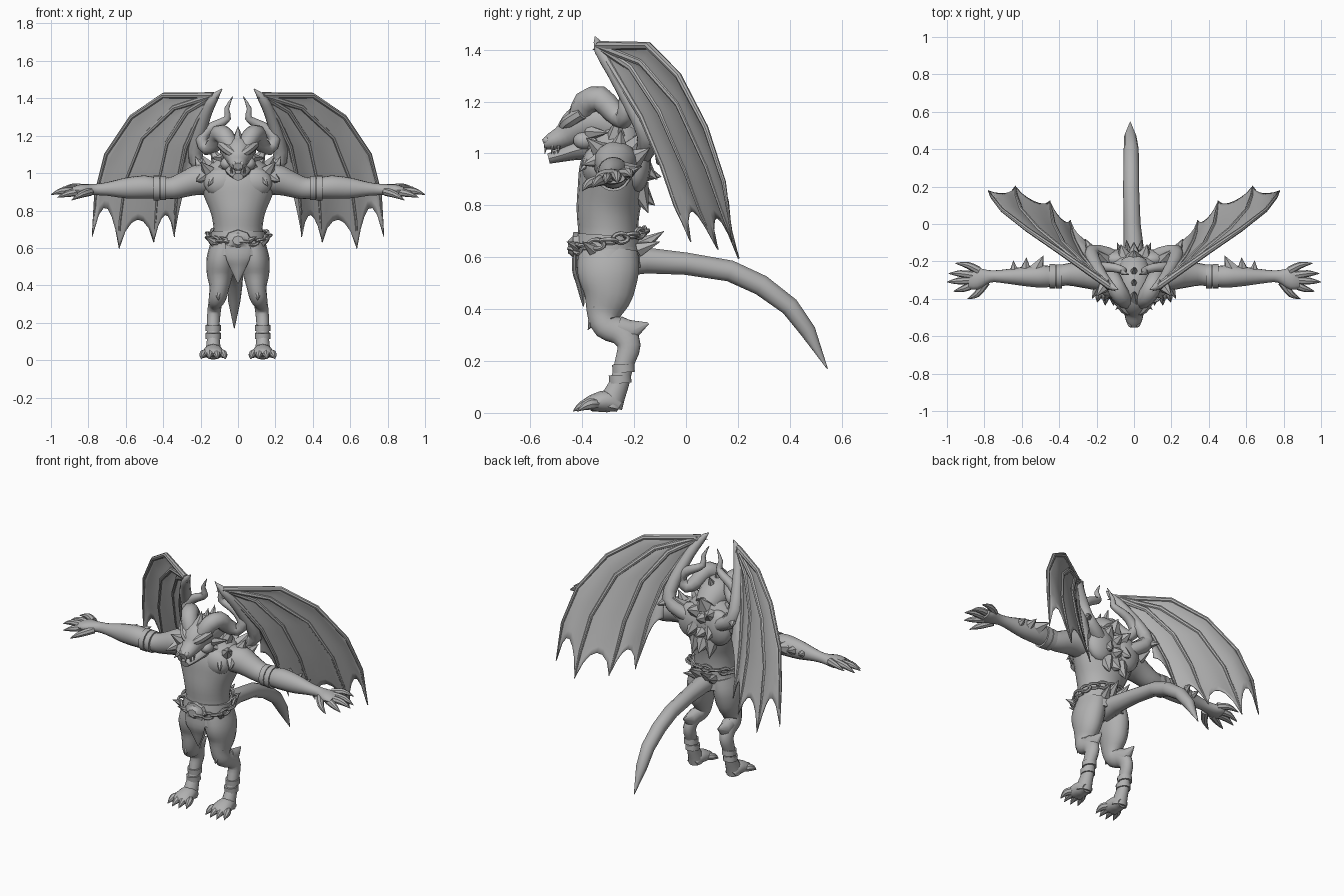
import bpy, bmesh, math
from mathutils import Vector as V, Matrix

mat = bpy.data.materials.new("stone_grey")
mat.diffuse_color = (0.44, 0.44, 0.44, 1)


def finish(bm, name, mirror=False, angle=40):
    bmesh.ops.recalc_face_normals(bm, faces=bm.faces)
    me = bpy.data.meshes.new(name)
    bm.to_mesh(me)
    bm.free()
    me.materials.append(mat)
    ob = bpy.data.objects.new(name, me)
    bpy.context.collection.objects.link(ob)
    if mirror:
        m = ob.modifiers.new("mirror", 'MIRROR')
        m.use_mirror_merge = False
    bpy.ops.object.select_all(action='DESELECT')
    ob.select_set(True)
    bpy.context.view_layer.objects.active = ob
    bpy.ops.object.shade_smooth_by_angle(angle=math.radians(angle))
    return ob


def spline(pts, steps):
    """Smooth curve through tuples of any length."""
    pts = [V(p) for p in pts]
    out = []
    for i in range(len(pts) - 1):
        p0, p1, p2, p3 = pts[max(i - 1, 0)], pts[i], pts[i + 1], pts[min(i + 2, len(pts) - 1)]
        for k in range(steps):
            t = k / steps
            out.append(p1 + (p2 - p0) * (t / 2) + (p0 * 2 - p1 * 5 + p2 * 4 - p3) * (t * t / 2)
                       + (p1 * 3 - p0 - p2 * 3 + p3) * (t ** 3 / 2))
    return out + [pts[-1]]


def tubes(name, paths, ref=(0, 0, 1), sides=12, steps=3, mirror=False):
    """Loft elliptical sections (x, y, z, side radius, ref radius) along each path."""
    bm = bmesh.new()
    for path in paths:
        path = [tuple(p) if len(p) == 5 else tuple(p) + (p[3],) for p in path]
        pts = spline(path, steps)
        up, rings = V(ref), []
        for i, p in enumerate(pts):
            t = (V(pts[min(i + 1, len(pts) - 1)][:3]) - V(pts[max(i - 1, 0)][:3])).normalized()
            u = up - t * up.dot(t)
            up = u.normalized() if u.length > 1e-3 else t.orthogonal().normalized()
            s = t.cross(up)
            a, b = max(p[3], .001), max(p[4], .001)
            rings.append([bm.verts.new(V(p[:3]) + s * (a * math.cos(q)) + up * (b * math.sin(q)))
                          for q in (2 * math.pi * k / sides for k in range(sides))])
        for r0, r1 in zip(rings, rings[1:]):
            for k in range(sides):
                bm.faces.new((r0[k], r0[(k + 1) % sides], r1[(k + 1) % sides], r1[k]))
        bm.faces.new(rings[0])
        bm.faces.new(rings[-1])
    return finish(bm, name, mirror)


def spikes(name, items, mirror=False, sides=6):
    """Cones from base to tip: (base, tip, radius)."""
    return tubes(name, [[(*b, r), (*t, .001)] for b, t, r in items], (.31, .52, .79), sides, 1, mirror)


def balls(name, items, mirror=False):
    bm = bmesh.new()
    for c, r in items:
        bmesh.ops.create_uvsphere(bm, u_segments=14, v_segments=9, radius=1,
                                  matrix=Matrix.Translation(c) @ Matrix.Diagonal((*r, 1)))
    return finish(bm, name, mirror)


Y = (0, 1, 0)
# Torso, with chest and shoulder blade muscles
tubes("torso", [[(0, -.29, .53, .09, .09), (0, -.30, .6, .135, .12), (0, -.30, .69, .13, .115),
                 (0, -.30, .78, .143, .122), (0, -.29, .86, .175, .128), (0, -.28, .93, .2, .132),
                 (0, -.27, 1.0, .19, .122), (0, -.27, 1.05, .145, .105), (0, -.28, 1.1, .09, .09)]], Y, 20)
balls("chest_muscles", [((.085, -.345, .95), (.1, .058, .08)), ((.09, -.19, .96), (.095, .055, .11))], True)

# Arms, armbands and clawed hands
tubes("arm", [[(.1, -.27, .96, .1, .07), (.2, -.27, .965, .085, .082), (.27, -.27, .945, .072, .07),
               (.35, -.27, .92, .06, .06), (.43, -.28, .92, .055, .055), (.5, -.28, .925, .06, .062),
               (.6, -.28, .92, .05, .055), (.7, -.28, .915, .036, .036), (.77, -.28, .912, .033, .03),
               (.84, -.29, .91, .06, .03), (.88, -.29, .905, .055, .022)]], sides=16, mirror=True)
tubes("armband", [[(x - .016, -.28, .92, r, r), (x + .016, -.28, .92, r, r)]
                  for x, r in ((.4, .064), (.437, .066))], sides=16, steps=1, mirror=True)
fingers = [((.83, -.25, .92), (.89, -.22, .925), (.955, -.21, .91)), ((.86, -.275, .915), (.93, -.265, .91), (.99, -.265, .885)),
           ((.86, -.3, .905), (.94, -.305, .905), (1.0, -.31, .885)), ((.85, -.32, .9), (.91, -.345, .89), (.965, -.36, .87)),
           ((.79, -.31, .9), (.84, -.375, .885), (.89, -.4, .855))]
tubes("fingers", [[(*a, .022), (*b, .018), (*c, .002)] for a, b, c in fingers], sides=8, mirror=True)
spikes("forearm_spikes", [((.52, -.24, .93), (.485, -.17, .95), .042), ((.58, -.25, .925), (.575, -.18, .945), .035),
                          ((.64, -.255, .92), (.645, -.195, .93), .028)], True)
spikes("shoulder_spikes", [((.15, -.32, 1.0), (.2, -.385, 1.06), .045), ((.18, -.32, .98), (.225, -.4, .955), .04),
                           ((.19, -.26, 1.01), (.23, -.25, 1.09), .045), ((.15, -.2, 1.02), (.2, -.14, 1.1), .045),
                           ((.12, -.35, .99), (.16, -.41, .93), .035), ((.2, -.2, .98), (.24, -.14, 1.02), .04),
                           ((.1, -.27, 1.05), (.15, -.26, 1.15), .045)], True)

# Legs bent backward at the hock, with ankle rings and clawed feet
tubes("leg", [[(.075, -.30, .62, .07, .115), (.09, -.30, .54, .078, .118), (.097, -.30, .46, .07, .097),
               (.1, -.315, .385, .052, .068), (.11, -.305, .335, .047, .055), (.12, -.25, .31, .038, .052),
               (.128, -.22, .26, .036, .046), (.132, -.238, .19, .034, .038), (.132, -.255, .12, .034, .038),
               (.132, -.28, .06, .04, .045), (.132, -.29, .02, .044, .045)]], Y, 16, mirror=True)
tubes("hock_spur", [[(.115, -.26, .33, .04, .045), (.12, -.21, .315, .034, .045), (.12, -.145, .345, .004, .004)]],
      sides=10, steps=1, mirror=True)
spikes("knee_plate", [((.105, -.335, .40), (.105, -.378, .32), .045)], True, 8)
tubes("ankle_rings", [[(.132, y, z - .016, .041, .044), (.132, y - .002, z + .016, .041, .044)]
                      for y, z in ((-.253, .13), (-.24, .172))], Y, 14, 1, True)
tubes("foot", [[(.132, -.255, .025, .035, .024), (.132, -.30, .045, .05, .043), (.132, -.37, .035, .058, .03),
                (.132, -.385, .025, .05, .02)]], sides=12, mirror=True)
tubes("toes", [[(.132 + d * .7, -.345, .035, .02), (.132 + d, -.385 + abs(d) * .3, .034, .022),
                (.132 + d * 1.15, -.415 + abs(d) * .4, .024, .015), (.132 + d * 1.25, -.445 + abs(d) * .5, .006, .001)]
               for d in (-.052, -.018, .018, .052)], sides=8, mirror=True)

# Head, jaw, brow, teeth, crest
tubes("head", [[(0, -.2, 1.07, .07, .06), (0, -.28, 1.11, .095, .09), (0, -.36, 1.125, .095, .085),
                (0, -.42, 1.1, .078, .075), (0, -.47, 1.065, .055, .05), (0, -.52, 1.045, .042, .034),
                (0, -.548, 1.035, .025, .02)]], sides=14)
tubes("jaw", [[(0, -.33, 1.03, .075, .055), (0, -.42, 1.012, .066, .038), (0, -.48, .993, .048, .026),
               (0, -.53, .98, .028, .02)]], sides=12)
tubes("brow", [[(.01, -.475, 1.095, .018), (.05, -.455, 1.12, .026), (.09, -.4, 1.155, .025)]], sides=8, mirror=True)
balls("eye", [((.045, -.45, 1.085), (.018, .016, .012))], True)
balls("cheek", [((.06, -.39, 1.05), (.035, .045, .035)), ((.02, -.535, 1.05), (.014, .018, .014))], True)
spikes("teeth", [((x, y, 1.03), (x, y - .004, .998), .007) for x, y in ((.015, -.54), (.03, -.515), (.038, -.49))]
       + [((.028, -.505, .985), (.03, -.51, 1.02), .007)], True)
spikes("cheek_spikes", [((.07, -.36, 1.04), (.125, -.31, 1.02), .028), ((.07, -.37, 1.08), (.14, -.3, 1.08), .03),
                        ((.05, -.36, 1.01), (.09, -.34, .96), .025)], True)
spikes("crest", [((0, -.40 + .065 * i, 1.17 - .01 * i), (0, -.36 + .065 * i, 1.25 - .005 * i), .035) for i in range(3)])

# Curled horns
tubes("horn", [[(.04, -.41, 1.14, .045), (.07, -.385, 1.195, .05), (.1, -.33, 1.21, .05), (.12, -.28, 1.16, .044),
                (.165, -.24, 1.13, .036), (.195, -.23, 1.18, .032), (.155, -.23, 1.235, .028), (.1, -.235, 1.265, .024),
                (.055, -.25, 1.295, .019), (.06, -.26, 1.345, .013), (.028, -.27, 1.41, .002)]], Y, 10, 2, mirror=True)

# Mane spikes along the spine
spikes("spine_spikes", [((0, -.19, z), (0, y, z + dz), .055) for z, y, dz in
                        ((1.08, -.14, .06), (1.0, -.1, .02), (.93, -.095, -.02), (.86, -.12, -.06))])
spikes("back_tufts", [((.05, -.18, 1.03), (.07, -.11, 1.06), .05), ((.06, -.175, .95), (.07, -.11, .9), .05),
                      ((.05, -.19, .87), (.06, -.145, .77), .05)], True)

# Wings: arm bone, finger bones and scalloped membrane
w = (.13, -.335, 1.415)
bones = [[w, (.4, -.145, 1.415), (.57, -.03, 1.3), (.705, .075, 1.1), (.76, .145, .89), (.78, .18, .66)],
         [w, (.34, -.17, 1.35), (.51, -.03, 1.19), (.605, .08, .95), (.63, .15, .75), (.635, .205, .595)],
         [w, (.27, -.21, 1.33), (.38, -.1, 1.16), (.43, .0, .93), (.44, .06, .77), (.45, .125, .63)],
         [w, (.21, -.26, 1.29), (.28, -.17, 1.14), (.32, -.09, .95), (.335, -.04, .8), (.34, .02, .66)],
         [w, (.175, -.27, 1.29), (.215, -.2, 1.18), (.24, -.14, 1.08), (.24, -.12, 1.02), (.235, -.11, .96)]]
tubes("wing_fingers", [[(*p, r) for p, r in zip(b, (.018, .015, .013, .011, .009, .002))] for b in bones[:4]],
      Y, 8, 1, mirror=True)
tubes("wing_arm", [[(.08, -.2, .97, .045), (.15, -.16, 1.01, .04), (.225, -.15, 1.07, .04), (.215, -.2, 1.18, .037),
                    (.17, -.28, 1.32, .03), (.13, -.33, 1.4, .025), (.085, -.35, 1.45, .002)]], Y, 10, 2, mirror=True)
spikes("wing_claws", [((.15, -.31, 1.41), (.1, -.36, 1.4), .018), ((.23, -.14, 1.06), (.26, -.08, 1.05), .03)], True)
bm = bmesh.new()
last, strips = 20, 6
for ca, cb in zip(bones, bones[1:]):
    grid = []
    for j in range(strips + 1):
        u = j / strips
        s = 1 - .19 * math.sin(math.pi * u) ** .7 if 0 < j < strips else 1
        row = []
        for i in range(last + 1):
            f = i / last * s * 5
            k = min(int(f), 4)
            p = V(ca[k]).lerp(V(ca[k + 1]), f - k).lerp(V(cb[k]).lerp(V(cb[k + 1]), f - k), u)
            row.append(bm.verts.new(p + V((0, .015, 0)) * math.sin(math.pi * u) * i / last))
        grid.append(row)
    for r0, r1 in zip(grid, grid[1:]):
        for i in range(last):
            bm.faces.new((r0[i], r0[i + 1], r1[i + 1], r1[i]))
bmesh.ops.remove_doubles(bm, verts=bm.verts, dist=.0005)
wing = finish(bm, "wing_membrane", True)
wing.modifiers.new("thickness", 'SOLIDIFY').thickness = .005

# Tail
tubes("tail", [[(0, -.26, .59, .07, .07), (0, -.15, .587, .055, .052), (-.01, 0, .575, .045, .045),
                (-.015, .17, .547, .043, .043), (-.015, .29, .492, .042, .042), (-.015, .4, .41, .04, .038),
                (-.02, .47, .315, .033, .032), (-.02, .545, .17, .002, .002)]], sides=10, steps=1)
spikes("tail_base_spikes", [((.03, -.18, .64), (.04, -.085, .70), .035), ((.06, -.18, .63), (.09, -.1, .66), .03)], True)

# Chain belt of chunky links, higher at the back, over a leather band
tubes("belt_band", [[(0, -.302, .62, .148, .13), (0, -.298, .685, .143, .122)]], Y, 20, 1)
bm = bmesh.new()
count = 18
for i in range(count):
    q = 2 * math.pi * i / count
    c = V((.16 * math.cos(q), -.298 + .137 * math.sin(q), .662 + .035 * math.sin(q)))
    frame = Matrix.Translation(c) @ Matrix.Rotation(q, 4, 'Z') @ Matrix.Rotation(.15 if i % 2 else 1.2, 4, 'Y')
    ring = [[bm.verts.new(frame @ V((.009 * math.cos(b), (.031 + .009 * math.sin(b)) * math.cos(a),
                                     (.018 + .009 * math.sin(b)) * math.sin(a))))
             for b in (2 * math.pi * k / 6 for k in range(6))] for a in (2 * math.pi * k / 12 for k in range(12))]
    for a in range(12):
        for b in range(6):
            bm.faces.new((ring[a][b], ring[(a + 1) % 12][b], ring[(a + 1) % 12][(b + 1) % 6], ring[a][(b + 1) % 6]))
finish(bm, "belt_chain")
tubes("belt_buckle", [[(0, -.40, .64, .075, .06), (0, -.435, .64, .07, .056), (0, -.437, .64, .05, .04),
                       (0, -.455, .64, .03, .024)]], sides=8, steps=1)
spikes("belt_horns", [((.06, -.42, .64), (.1, -.46, .66), .02), ((.13, -.36, .63), (.175, -.4, .66), .025)], True)

# Hip skirt and pointed loincloth
tubes("hip_skirt", [[(0, -.30, .64, .145, .128), (0, -.30, .6, .155, .132), (0, -.30, .56, .163, .134)]], Y, 18, 1)
tubes("loincloth", [[(0, -.425, .62, .07, .012), (0, -.425, .55, .065, .014), (0, -.41, .5, .045, .014),
                     (0, -.4, .45, .022, .01), (0, -.395, .41, .002, .002)]], Y, 8)
